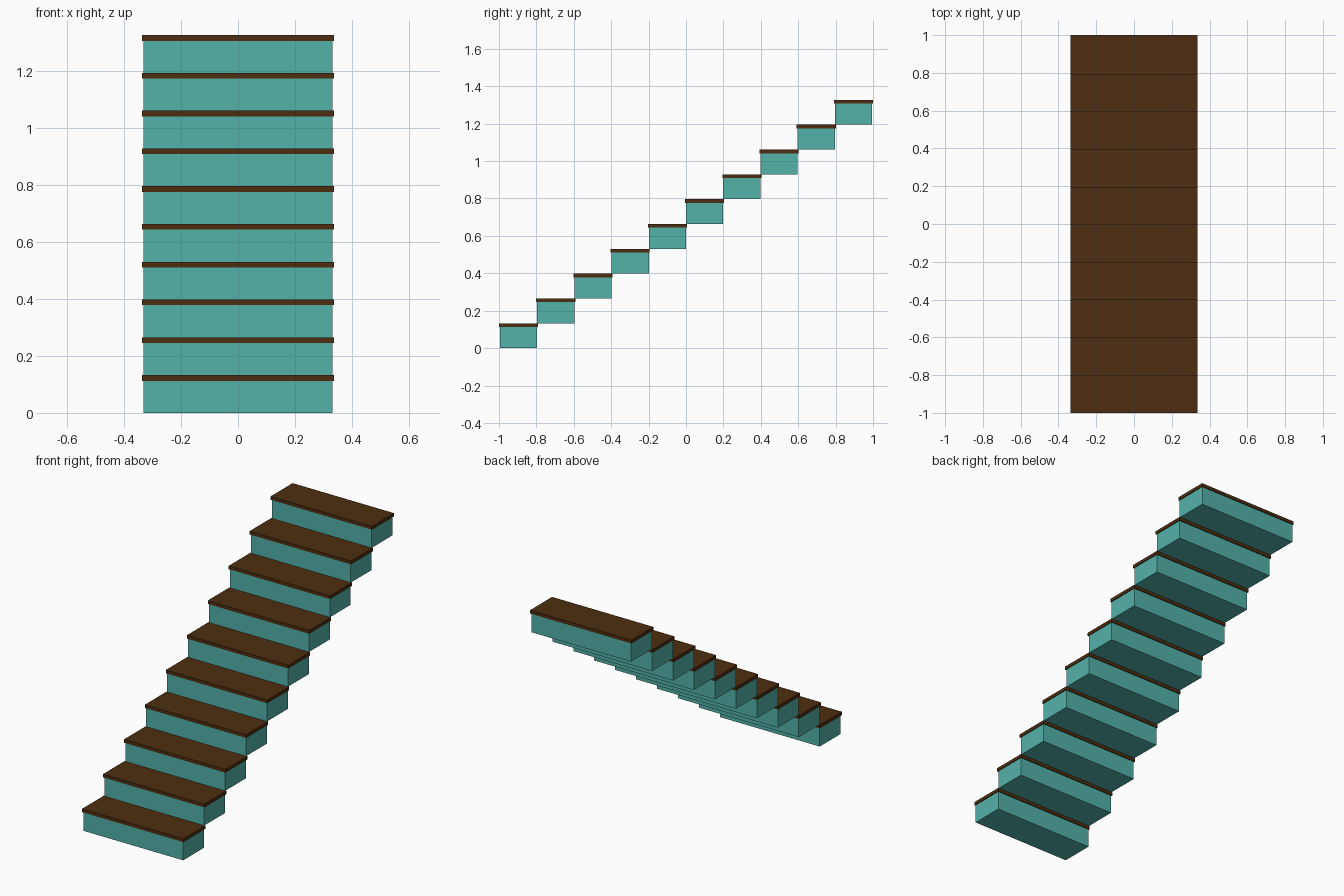
import bpy

if "Cube" in bpy.data.objects:
    bpy.data.objects.remove(bpy.data.objects["Cube"])

STEPS = 10
RISE, RUN, WIDTH = 0.1327, 0.199, 0.664
TREAD, LIP = 0.02, 0.005


def material(name, color):
    mat = bpy.data.materials.new(name)
    mat.diffuse_color = color
    mat.use_nodes = True
    mat.node_tree.nodes["Principled BSDF"].inputs["Base Color"].default_value = mat.diffuse_color
    return mat


def box(name, size, center, mat):
    bpy.ops.mesh.primitive_cube_add(size=1, location=center)
    obj = bpy.context.object
    obj.name = name
    obj.scale = size
    bpy.ops.object.transform_apply(location=False, rotation=False, scale=True)
    obj.data.materials.append(mat)


teal = material("teal_paint", (0.088, 0.445, 0.402, 1))
brown = material("dark_wood", (0.074, 0.027, 0.005, 1))

for i in range(STEPS):
    y = (i - (STEPS - 1) / 2) * RUN
    z = i * RISE
    body = RISE - TREAD
    # Solid block under the tread
    box(f"step_block_{i + 1}", (WIDTH, RUN, body), (0, y, z + body / 2), teal)
    # Wooden tread with a small lip all round
    box(f"step_tread_{i + 1}", (WIDTH + 2 * LIP, RUN + 2 * LIP, TREAD),
        (0, y, z + body + TREAD / 2), brown)
